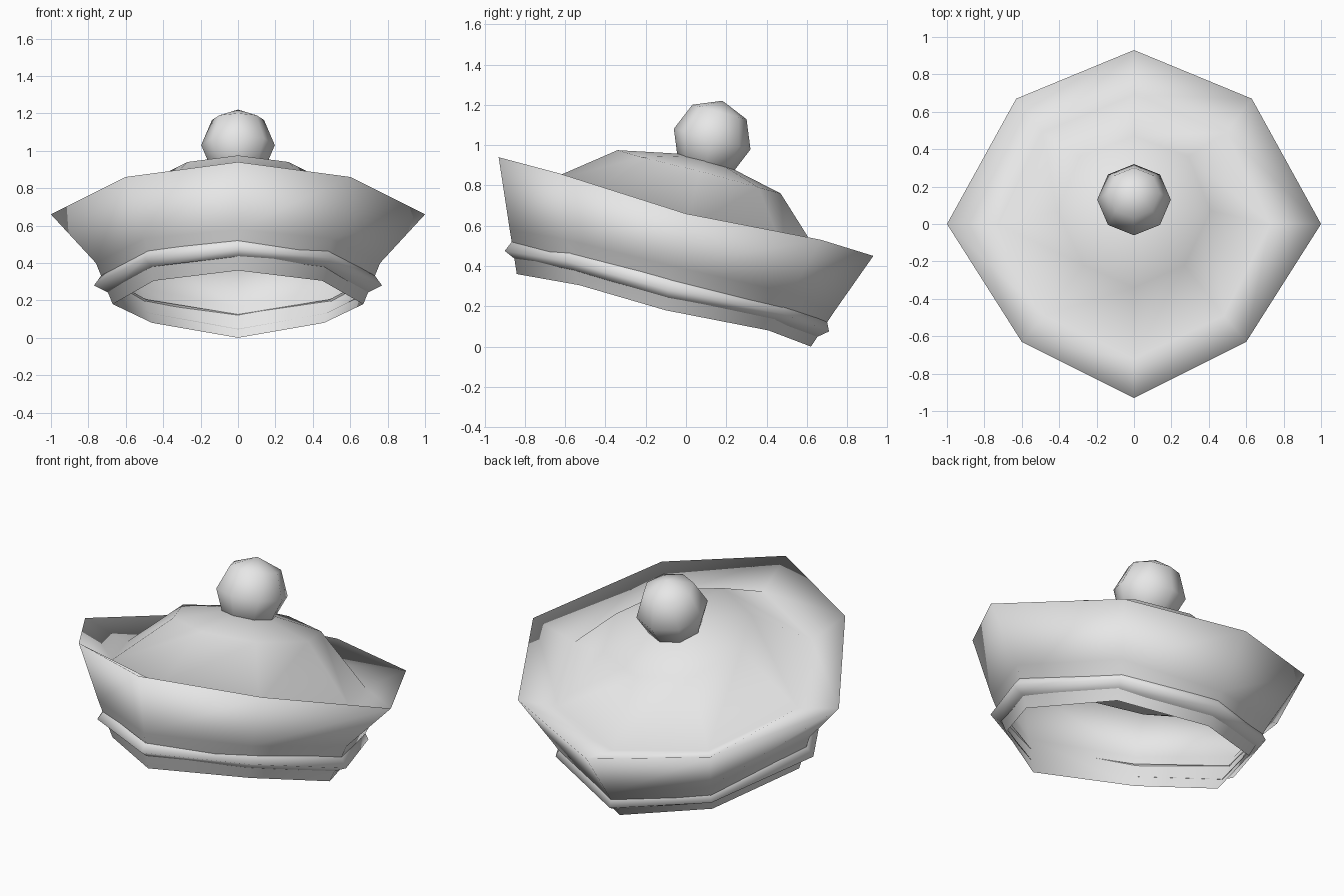
import bpy, bmesh, math

cube = bpy.data.objects.get("Cube")
if cube:
    bpy.data.objects.remove(cube, do_unlink=True)

cloth = bpy.data.materials.new("pale_grey_cloth")
cloth.use_nodes = True
cloth.diffuse_color = (0.8, 0.8, 0.8, 1)
cloth.node_tree.nodes["Principled BSDF"].inputs["Base Color"].default_value = (0.8, 0.8, 0.8, 1)


def finish(bm, name):
    """Turn a bmesh into a fully smooth shaded object."""
    for face in bm.faces:
        face.smooth = True
    mesh = bpy.data.meshes.new(name)
    bm.to_mesh(mesh)
    bm.free()
    mesh.materials.append(cloth)
    obj = bpy.data.objects.new(name, mesh)
    bpy.context.collection.objects.link(obj)
    return obj


def ring(bm, front, front_diagonal, side, back_diagonal, back):
    """Eight-sided ring from its left half, mirrored to the right."""
    diagonals = (front_diagonal, side, back_diagonal)
    points = [(0, *front), *diagonals, (0, *back)]
    points += [(-x, y, z) for x, y, z in reversed(diagonals)]
    return [bm.verts.new(p) for p in points]


def loft(name, rings, pole=None):
    """Skin a stack of rings, closing it with an optional centre point."""
    bm = bmesh.new()
    loops = [ring(bm, *r) for r in rings]
    for low, high in zip(loops, loops[1:]):
        for i in range(8):
            j = (i + 1) % 8
            bm.faces.new((low[i], low[j], high[j], high[i]))
    if pole:
        tip = bm.verts.new(pole)
        for i in range(8):
            bm.faces.new((loops[-1][i], loops[-1][(i + 1) % 8], tip))
    return finish(bm, name)


# Each ring: front, front diagonal, side, back diagonal, back
opening = ((-0.84, 0.36), (0.45, -0.53, 0.305), (0.67, -0.1, 0.18), (0.46, 0.41, 0.08), (0.62, 0))
waist = ((-0.875, 0.58), (0.5, -0.59, 0.53), (0.76, -0.07, 0.4), (0.52, 0.52, 0.265), (0.73, 0.165))
rim = ((-0.93, 0.94), (0.6, -0.63, 0.86), (1, 0, 0.66), (0.63, 0.67, 0.53), (0.93, 0.45))
trough = ((-0.72, 0.81), (0.48, -0.49, 0.74), (0.73, 0, 0.59), (0.49, 0.49, 0.46), (0.69, 0.41))
crown = ((-0.34, 0.975), (0.27, -0.22, 0.94), (0.41, 0.07, 0.87), (0.29, 0.36, 0.79), (0.47, 0.76))

# Hollow hat: headpiece, flared brim, trough and crown in one skin
loft("hat_body", [opening, waist, rim, trough, crown], pole=(0, 0.1, 0.95))

# Raised ridge band wrapped around the headpiece
loft("hat_band", [
    ((-0.85, 0.435), (0.46, -0.56, 0.38), (0.69, -0.09, 0.24), (0.47, 0.44, 0.13), (0.645, 0.045)),
    ((-0.9, 0.475), (0.5, -0.6, 0.425), (0.77, -0.09, 0.28), (0.51, 0.49, 0.16), (0.71, 0.075)),
    ((-0.865, 0.52), (0.48, -0.57, 0.47), (0.73, -0.08, 0.335), (0.49, 0.48, 0.205), (0.7, 0.125)),
])

# Pompom on top, leaning with the hat
bm = bmesh.new()
bmesh.ops.create_uvsphere(bm, u_segments=8, v_segments=4, radius=0.197)
pompom = finish(bm, "pompom")
pompom.location = (0, 0.13, 1.03)
pompom.rotation_euler.x = math.radians(-15)
